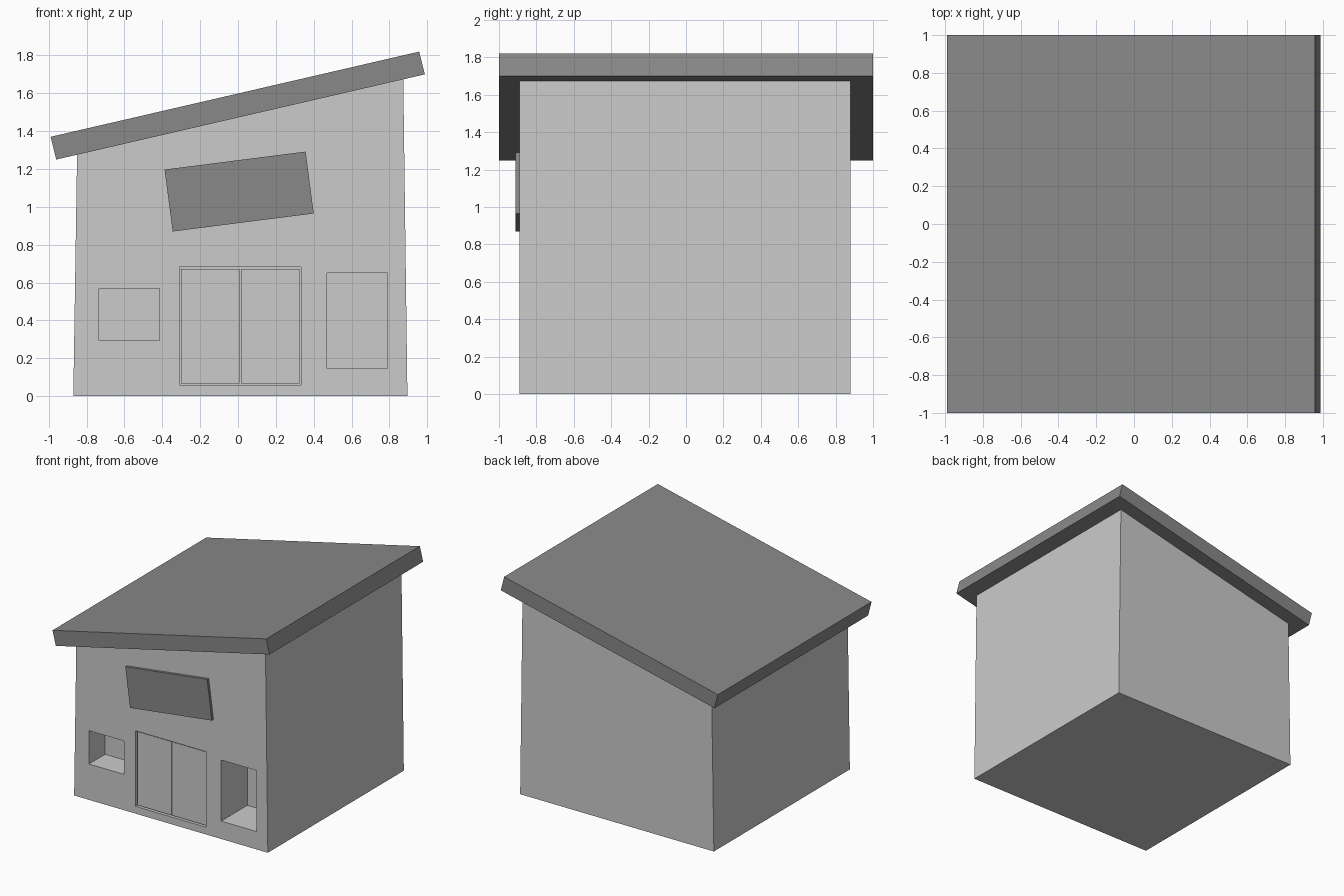
import bpy, bmesh

if "Cube" in bpy.data.objects:
    bpy.data.objects.remove(bpy.data.objects["Cube"])

dark = bpy.data.materials.new("dark_grey")
dark.diffuse_color = (0.25, 0.25, 0.25, 1)
dark.use_nodes = True
dark.node_tree.nodes["Principled BSDF"].inputs["Base Color"].default_value = dark.diffuse_color


def prism(name, profile, y0, y1, mat=None):
    """Extrude an (x, z) profile along y."""
    bm = bmesh.new()
    face = bm.faces.new([bm.verts.new((x, y0, z)) for x, z in profile])
    ext = bmesh.ops.extrude_face_region(bm, geom=[face])
    moved = [v for v in ext["geom"] if isinstance(v, bmesh.types.BMVert)]
    bmesh.ops.translate(bm, verts=moved, vec=(0, y1 - y0, 0))
    bmesh.ops.recalc_face_normals(bm, faces=bm.faces)
    me = bpy.data.meshes.new(name)
    bm.to_mesh(me)
    bm.free()
    ob = bpy.data.objects.new(name, me)
    bpy.context.collection.objects.link(ob)
    if mat:
        me.materials.append(mat)
    return ob


def box(name, x0, x1, z0, z1, y0, y1):
    return prism(name, [(x0, z0), (x1, z0), (x1, z1), (x0, z1)], y0, y1)


def cut(target, cutter):
    cutter.hide_render = True
    cutter.hide_viewport = True
    mod = target.modifiers.new(cutter.name, 'BOOLEAN')
    mod.operation = 'DIFFERENCE'
    mod.solver = 'EXACT'
    mod.object = cutter


FRONT, BACK = -0.89, 0.88

# Slightly tapered walls with a sloping top
walls = prism("walls", [(-0.87, 0), (0.895, 0), (0.873, 1.68), (-0.85, 1.28)], FRONT, BACK)

# Window niches and shallow doorway
cut(walls, box("left_window_cutter", -0.735, -0.415, 0.295, 0.57, FRONT - 0.1, FRONT + 0.21))
cut(walls, box("right_window_cutter", 0.47, 0.79, 0.147, 0.65, FRONT - 0.1, FRONT + 0.34))
cut(walls, box("doorway_cutter", -0.31, 0.333, 0.06, 0.682, FRONT - 0.1, FRONT + 0.03))

# Double door panels set in the doorway
for name, x0, x1 in (("left_door", -0.302, 0.009), ("right_door", 0.015, 0.325)):
    box(name, x0, x1, 0.068, 0.673, FRONT + 0.012, FRONT + 0.04)

# Overhanging tilted roof slab
prism("roof", [(-0.96, 1.25), (0.987, 1.70), (0.957, 1.82), (-0.99, 1.37)], -1, 1, dark)

# Crooked sign board over the door
prism("sign_board", [(-0.345, 0.87), (0.40, 0.965), (0.357, 1.292), (-0.388, 1.197)],
      FRONT - 0.022, FRONT + 0.01, dark)
